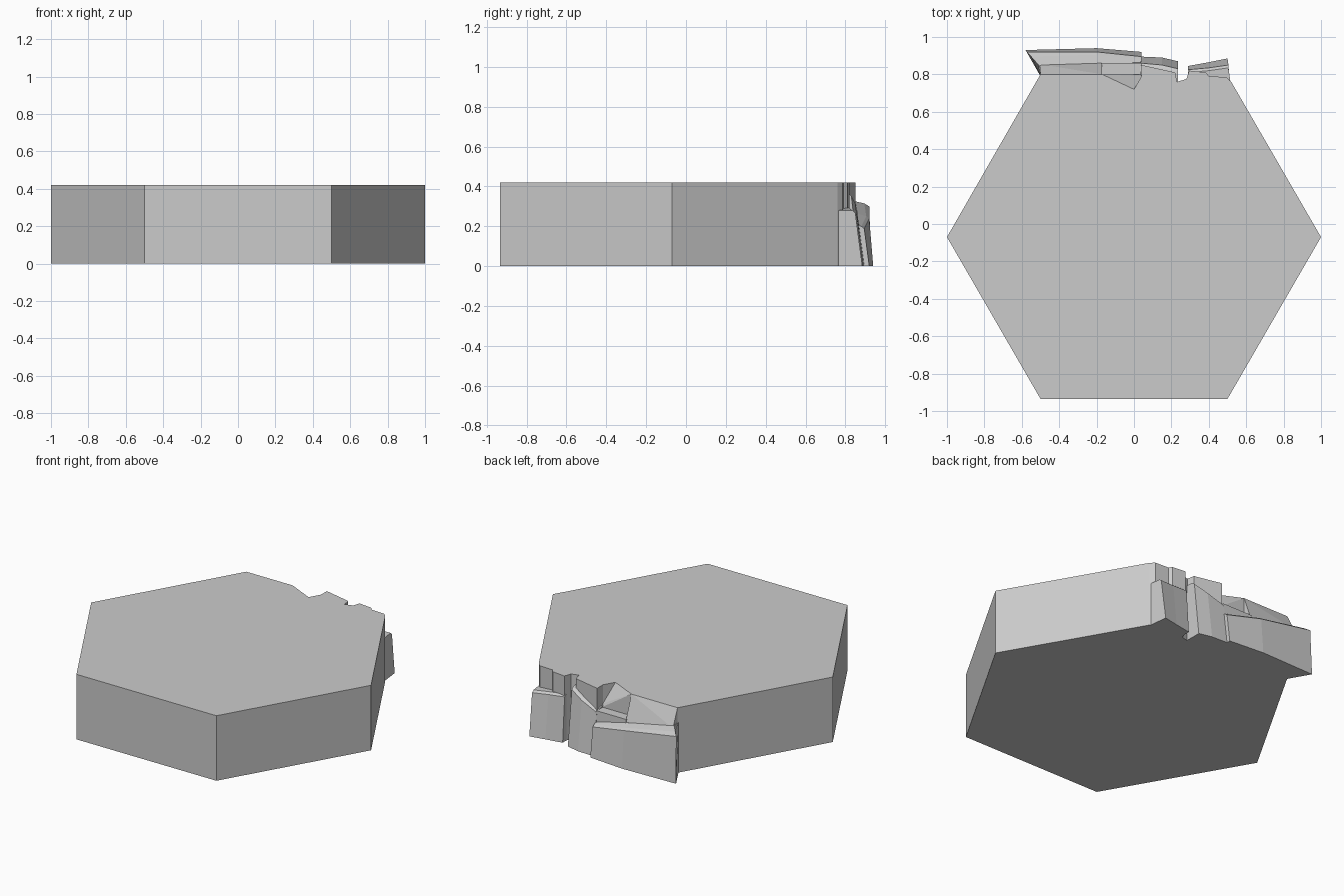
import bpy, bmesh

if "Cube" in bpy.data.objects:
    bpy.data.objects.remove(bpy.data.objects["Cube"])


def finish(name, bm):
    bmesh.ops.recalc_face_normals(bm, faces=bm.faces)
    mesh = bpy.data.meshes.new(name)
    bm.to_mesh(mesh)
    bm.free()
    obj = bpy.data.objects.new(name, mesh)
    bpy.context.collection.objects.link(obj)
    return obj


def loft(name, sections):
    """Closed solid through matching rings of 3D points."""
    bm = bmesh.new()
    rings = [[bm.verts.new(p) for p in s] for s in sections]
    n = len(rings[0])
    for a, b in zip(rings, rings[1:]):
        for i in range(n):
            j = (i + 1) % n
            bm.faces.new((a[i], a[j], b[j], b[i]))
    bm.faces.new(rings[0])
    bm.faces.new(rings[-1])
    return finish(name, bm)


def hull(name, points):
    bm = bmesh.new()
    for p in points:
        bm.verts.new(p)
    res = bmesh.ops.convex_hull(bm, input=bm.verts)
    loose = [v for v in bm.verts if not v.link_faces]
    bmesh.ops.delete(bm, geom=loose, context='VERTS')
    return finish(name, bm)


def rock_section(x, y_foot, y_top, z_top, y_back, z_back, dx=0.0):
    """Side profile of a boulder: sloping face, chipped edge, top running back."""
    return [(x + dx, 0.70, 0), (x, y_foot, 0), (x, y_top, z_top - 0.012),
            (x, y_top - 0.015, z_top), (x + dx, y_back, z_back), (x + dx, 0.70, z_back)]


H = 0.42

# hexagonal tile with a broken back edge
outline = [(-0.5, 0.8), (-1, -0.07), (-0.5, -0.935), (0.5, -0.935), (1, -0.07),
           (0.52, 0.76), (0.495, 0.785), (0.40, 0.79), (0.385, 0.81), (0.295, 0.82),
           (0.28, 0.775), (0.23, 0.76), (0.22, 0.81), (0.04, 0.85), (0.04, 0.79),
           (0.0, 0.72), (-0.17, 0.80)]
loft("hex_tile", [[(x, y, z) for x, y in outline] for z in (0, H)])

# scooped hollow in the top edge and the ledge below it
hull("hollow_slope", [(-0.17, 0.80, 0.28), (0.04, 0.80, 0.28), (0, 0.72, H),
                      (0, 0.72, 0.28), (-0.17, 0.80, H), (0.04, 0.79, 0.30)])
hull("ledge", [(x, y, z) for x in (-0.175, 0.04) for y, z in
               ((0.70, 0), (0.87, 0), (0.86, 0.28), (0.70, 0.28))])

# big left boulder: lower slab and the slope that joins it to the tile
loft("left_boulder", [
    [(-0.5, 0.79, 0), (-0.58, 0.93, 0), (-0.575, 0.92, 0.30),
     (-0.55, 0.895, 0.315), (-0.51, 0.85, 0.325), (-0.5, 0.79, 0.325)],
    rock_section(-0.2, 0.94, 0.92, 0.25, 0.86, 0.265),
    rock_section(0.04, 0.92, 0.895, 0.20, 0.86, 0.21)])
hull("left_slope", [(-0.5, 0.80, H), (-0.17, 0.80, H), (-0.505, 0.855, 0.31),
                    (-0.17, 0.86, 0.26), (-0.5, 0.78, 0.2), (-0.17, 0.78, 0.2)])

# middle boulder
loft("middle_boulder", [
    rock_section(0.035, 0.895, 0.86, 0.28, 0.81, 0.29),
    rock_section(0.15, 0.89, 0.85, 0.325, 0.81, 0.33),
    rock_section(0.235, 0.87, 0.83, 0.365, 0.80, 0.37)])

# right boulder
loft("right_boulder", [
    rock_section(0.29, 0.845, 0.825, 0.30, 0.79, 0.30),
    rock_section(0.40, 0.865, 0.835, 0.29, 0.78, 0.29),
    [(0.515, 0.755, 0), (0.50, 0.885, 0), (0.505, 0.85, 0.268),
     (0.505, 0.835, 0.28), (0.515, 0.765, 0.28), (0.515, 0.755, 0.28)]])
